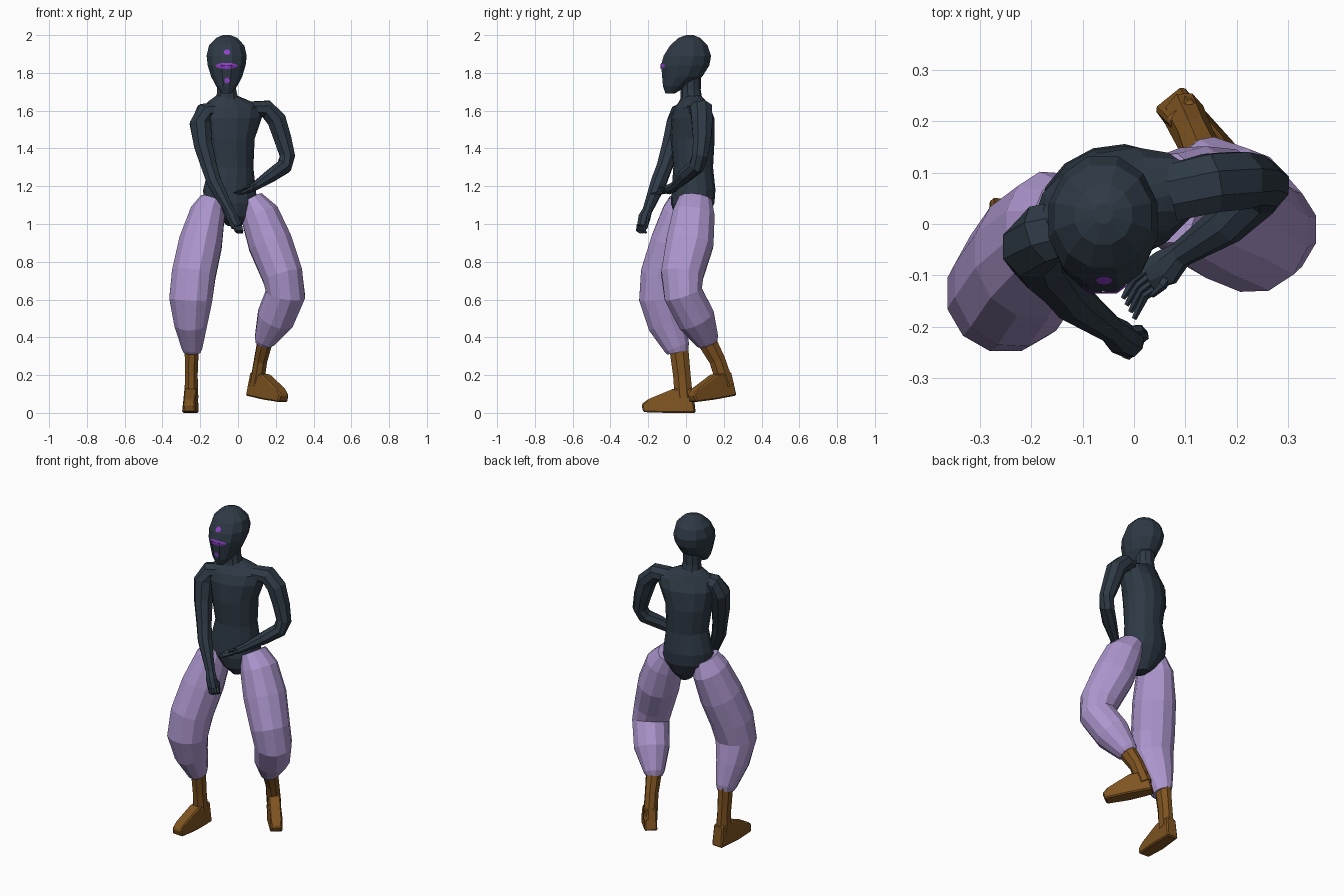
import bpy, bmesh, math
from mathutils import Vector, Matrix
from mathutils.bvhtree import BVHTree


def material(name, rgb):
    m = bpy.data.materials.new(name)
    m.diffuse_color = (*rgb, 1)
    return m


NAVY = material("dark navy", (0.028, 0.042, 0.060))
LILAC = material("lilac cloth", (0.42, 0.31, 0.62))
BROWN = material("brown leather", (0.21, 0.088, 0.015))
VIOLET = material("bright violet", (0.27, 0.055, 0.58))


def finish(name, bm, mat):
    bmesh.ops.recalc_face_normals(bm, faces=bm.faces)
    me = bpy.data.meshes.new(name)
    bm.to_mesh(me)
    bm.free()
    me.materials.append(mat)
    ob = bpy.data.objects.new(name, me)
    bpy.context.collection.objects.link(ob)
    return ob


def loft(name, rings, mat, n=10, ref=(1, 0, 0), yaw=None):
    """Closed skin over rings (x, y, z, half width, half depth).
    With yaw the rings stay level, otherwise they follow the path."""
    bm = bmesh.new()
    cs = [Vector(r[:3]) for r in rings]
    loops = []
    for i, r in enumerate(rings):
        if yaw is None:
            t = (cs[min(i + 1, len(cs) - 1)] - cs[max(i - 1, 0)]).normalized()
            u = Vector(ref)
            u = (u - t * u.dot(t)).normalized()
            v = t.cross(u)
        else:
            u = Vector((math.cos(yaw), math.sin(yaw), 0))
            v = Vector((-u.y, u.x, 0))
        loop = []
        for k in range(n):
            a = 2 * math.pi * (k + 0.5) / n
            loop.append(bm.verts.new(cs[i] + u * r[3] * math.cos(a) + v * r[4] * math.sin(a)))
        loops.append(loop)
    for p, q in zip(loops, loops[1:]):
        for k in range(n):
            bm.faces.new((p[k], p[(k + 1) % n], q[(k + 1) % n], q[k]))
    bm.faces.new(loops[0])
    bm.faces.new(loops[-1])
    return finish(name, bm, mat)


# Head and neck
head = loft("head", [
    (-0.06, -0.085, 1.69, 0.025, 0.025),
    (-0.06, -0.058, 1.73, 0.058, 0.066),
    (-0.06, -0.02, 1.78, 0.085, 0.110),
    (-0.06, -0.004, 1.84, 0.104, 0.132),
    (-0.06, 0.007, 1.89, 0.110, 0.130),
    (-0.06, 0.015, 1.945, 0.097, 0.103),
    (-0.06, 0.018, 1.985, 0.058, 0.060),
    (-0.06, 0.02, 2.0, 0.02, 0.02)], NAVY, 12, yaw=0)
loft("neck", [(-0.06, 0.025, 1.81, 0.055, 0.055), (-0.06, 0.025, 1.71, 0.053, 0.053),
              (-0.055, 0.03, 1.64, 0.065, 0.06)], NAVY, 10, yaw=0)

# Face marks: thin patches laid on the head surface
bvh = BVHTree.FromPolygons([v.co for v in head.data.vertices],
                           [p.vertices for p in head.data.polygons])


def face_mark(name, x, z, w, h, n=12):
    bm = bmesh.new()

    def on_face(px, pz):
        hit = bvh.ray_cast(Vector((px, -1, pz)), Vector((0, 1, 0)))[0]
        return bm.verts.new(hit + Vector((0, -0.004, 0)))
    rings = []
    for s in (0.5, 1.0):
        rings.append([on_face(x + s * w * math.cos(2 * math.pi * k / n),
                              z + s * h * math.sin(2 * math.pi * k / n)) for k in range(n)])
    mid = on_face(x, z)
    for k in range(n):
        j = (k + 1) % n
        bm.faces.new((mid, rings[0][k], rings[0][j]))
        bm.faces.new((rings[0][k], rings[1][k], rings[1][j], rings[0][j]))
    finish(name, bm, VIOLET)


face_mark("eye_band", -0.06, 1.837, 0.06, 0.016)
face_mark("forehead_mark", -0.058, 1.91, 0.017, 0.014)
face_mark("chin_mark", -0.058, 1.76, 0.015, 0.015)

# Torso, twisted so its left shoulder sits further back
loft("torso", [
    (-0.02, 0.03, 0.99, 0.035, 0.05),
    (-0.025, 0.03, 1.04, 0.085, 0.09),
    (-0.04, 0.035, 1.11, 0.145, 0.112),
    (-0.045, 0.04, 1.18, 0.142, 0.113),
    (-0.037, 0.038, 1.30, 0.120, 0.104),
    (-0.045, 0.035, 1.45, 0.135, 0.115),
    (-0.035, 0.035, 1.56, 0.165, 0.108),
    (-0.025, 0.035, 1.615, 0.170, 0.085),
    (-0.045, 0.035, 1.65, 0.115, 0.065),
    (-0.06, 0.03, 1.68, 0.055, 0.05)], NAVY, 14, yaw=math.radians(18))

# Arms: the right one hangs forward, the left one bends across the belly
Y = (0, 1, 0)
loft("right_arm", [
    (-0.11, 0.0, 1.605, 0.055, 0.045),
    (-0.175, -0.02, 1.59, 0.062, 0.055),
    (-0.20, -0.045, 1.53, 0.064, 0.060),
    (-0.185, -0.075, 1.42, 0.055, 0.053),
    (-0.152, -0.115, 1.30, 0.044, 0.044),
    (-0.125, -0.145, 1.22, 0.044, 0.042),
    (-0.045, -0.205, 1.07, 0.027, 0.027),
    (-0.028, -0.220, 1.035, 0.034, 0.032),
    (-0.008, -0.232, 0.985, 0.030, 0.030)], NAVY, 8, Y)
loft("left_arm", [
    (0.07, 0.06, 1.61, 0.06, 0.042),
    (0.15, 0.08, 1.61, 0.062, 0.05),
    (0.205, 0.085, 1.55, 0.060, 0.055),
    (0.237, 0.085, 1.45, 0.052, 0.05),
    (0.262, 0.075, 1.36, 0.045, 0.043),
    (0.245, 0.055, 1.305, 0.043, 0.043),
    (0.18, 0.0, 1.26, 0.042, 0.038),
    (0.09, -0.06, 1.20, 0.026, 0.024),
    (0.062, -0.085, 1.187, 0.038, 0.022),
    (0.03, -0.10, 1.172, 0.032, 0.015)], NAVY, 8, Y)


# Fingers
def finger(name, a, b, c):
    loft(name, [(*a, 0.011, 0.011), (*b, 0.010, 0.010), (*c, 0.005, 0.005)], NAVY, 5, Y)


for i in range(4):
    f = i / 3
    finger("left_finger", (0.03 + 0.02 * f, -0.085 - 0.035 * f, 1.175),
           (0.0 + 0.02 * f, -0.11 - 0.03 * f, 1.168 - 0.005 * f),
           (-0.022 + 0.022 * f, -0.145 - 0.04 * f, 1.165 - 0.005 * f))
    finger("right_finger", (-0.02 + 0.025 * f, -0.25 + 0.035 * f, 0.995),
           (-0.01 + 0.03 * f, -0.255 + 0.035 * f, 0.965),
           (0.0 + 0.022 * f, -0.24 + 0.03 * f, 0.952))
finger("left_thumb", (0.07, -0.09, 1.19), (0.055, -0.12, 1.20), (0.035, -0.14, 1.19))
finger("right_thumb", (-0.02, -0.21, 1.04), (0.01, -0.205, 1.01), (0.02, -0.21, 0.975))

# Baggy trouser legs
loft("right_trouser_leg", [
    (-0.135, 0.0, 1.13, 0.065, 0.09),
    (-0.16, -0.01, 1.06, 0.095, 0.118),
    (-0.198, -0.06, 0.90, 0.118, 0.132),
    (-0.235, -0.115, 0.73, 0.120, 0.130),
    (-0.25, -0.135, 0.60, 0.118, 0.117),
    (-0.25, -0.10, 0.47, 0.090, 0.105),
    (-0.243, -0.048, 0.345, 0.056, 0.070),
    (-0.243, -0.043, 0.32, 0.046, 0.058)], LILAC, 12)
loft("left_trouser_leg", [
    (0.07, 0.05, 1.13, 0.065, 0.09),
    (0.115, 0.04, 1.05, 0.105, 0.115),
    (0.17, 0.02, 0.90, 0.120, 0.130),
    (0.235, -0.02, 0.73, 0.112, 0.116),
    (0.252, -0.015, 0.63, 0.108, 0.106),
    (0.198, 0.052, 0.50, 0.102, 0.105),
    (0.142, 0.11, 0.385, 0.058, 0.066),
    (0.137, 0.118, 0.365, 0.046, 0.052)], LILAC, 12)

# Boots: shaft plus wedge-shaped foot
loft("right_boot_shaft", [(-0.245, -0.04, 0.36, 0.041, 0.055), (-0.247, -0.022, 0.2, 0.036, 0.05),
                          (-0.247, -0.012, 0.08, 0.04, 0.052)], BROWN, 8)
loft("left_boot_shaft", [(0.145, 0.105, 0.39, 0.043, 0.055), (0.12, 0.165, 0.28, 0.037, 0.046),
                         (0.098, 0.212, 0.14, 0.04, 0.048)], BROWN, 8)


def foot(name, matrix):
    side = [(0.05, 0.0, 0.036), (-0.10, 0.0, 0.044), (-0.225, 0.004, 0.036), (-0.235, 0.045, 0.028),
            (-0.20, 0.072, 0.034), (-0.065, 0.128, 0.034), (0.035, 0.128, 0.032)]
    bm = bmesh.new()
    left = [bm.verts.new((w, y, z)) for y, z, w in side]
    right = [bm.verts.new((-w, y, z)) for y, z, w in side]
    bm.faces.new(left)
    bm.faces.new(right)
    for k in range(len(side)):
        j = (k + 1) % len(side)
        bm.faces.new((left[k], left[j], right[j], right[k]))
    bmesh.ops.recalc_face_normals(bm, faces=bm.faces)
    bmesh.ops.bevel(bm, geom=list(bm.edges), offset=0.007, segments=1, affect='EDGES')
    bm.transform(matrix)
    finish(name, bm, BROWN)


foot("right_foot", Matrix.Translation((-0.247, 0, 0)) @ Matrix.Rotation(math.radians(-3), 4, 'Z'))
foot("left_foot", Matrix.Translation((0.097, 0.21, 0.085))
     @ Matrix.Rotation(math.radians(39), 4, 'Z') @ Matrix.Rotation(math.radians(8), 4, 'X'))
